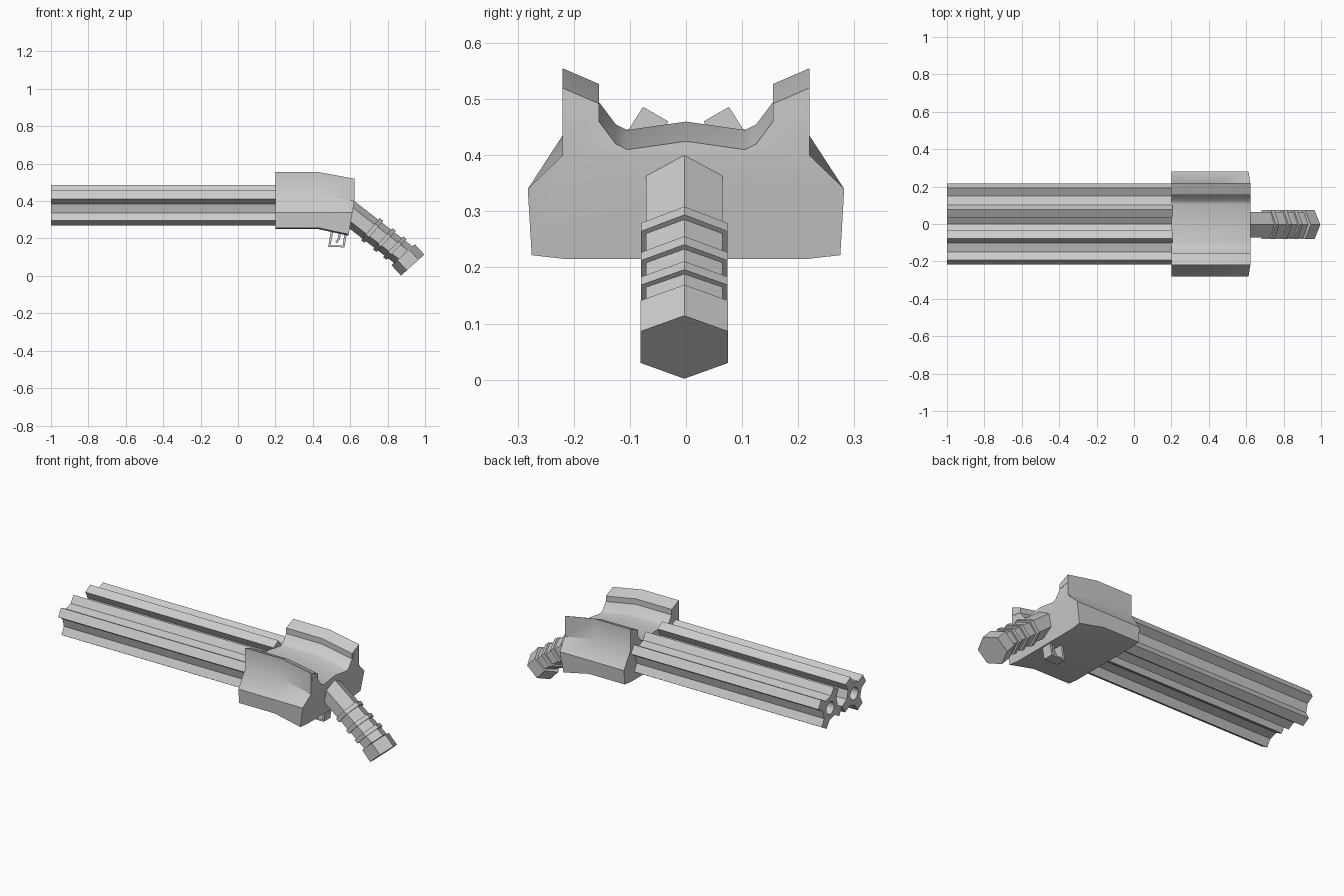
import bpy, bmesh, math
from mathutils import Vector

cube = bpy.data.objects.get("Cube")
if cube:
    bpy.data.objects.remove(cube, do_unlink=True)

metal = bpy.data.materials.new("grey_metal")
metal.use_nodes = True
GREY = (0.6, 0.6, 0.6, 1)
metal.diffuse_color = GREY
metal.node_tree.nodes["Principled BSDF"].inputs["Base Color"].default_value = GREY


def finish(name, bm, smooth=False):
    bmesh.ops.recalc_face_normals(bm, faces=bm.faces)
    mesh = bpy.data.meshes.new(name)
    bm.to_mesh(mesh)
    bm.free()
    mesh.materials.append(metal)
    ob = bpy.data.objects.new(name, mesh)
    bpy.context.collection.objects.link(ob)
    if smooth:
        bpy.ops.object.select_all(action="DESELECT")
        ob.select_set(True)
        bpy.context.view_layer.objects.active = ob
        bpy.ops.object.shade_smooth_by_angle(angle=math.radians(36))
    return ob


def bridge(bm, a, b):
    n = len(a)
    for i in range(n):
        bm.faces.new((a[i], a[(i + 1) % n], b[(i + 1) % n], b[i]))


def loft(name, sections, smooth=False, hinge=None):
    """Skin matching closed sections and cap both ends; hinge folds the last cap."""
    bm = bmesh.new()
    rings = [[bm.verts.new(p) for p in s] for s in sections]
    for a, b in zip(rings, rings[1:]):
        bridge(bm, a, b)
    bm.faces.new(rings[0])
    last = rings[-1]
    if hinge:
        bm.faces.new(last[:hinge + 1] + last[-hinge:])
        bm.faces.new(last[hinge:len(last) - hinge + 1])
    else:
        bm.faces.new(last)
    return finish(name, bm, smooth)


# Fluted barrels: four flat-tipped lobes around a bore
def barrel(name, side):
    lobe = [(0.063, -0.028), (0.11, -0.026), (0.11, 0.026), (0.063, 0.028)]
    outer, inner = [], []
    for k in range(4):
        a = math.radians(60 + 90 * k)
        for j, (along, across) in enumerate(lobe):
            outer.append((math.cos(a) * along - math.sin(a) * across,
                          math.sin(a) * along + math.cos(a) * across))
            b = a + math.radians(22.5 * (j - 1.5))
            inner.append((math.cos(b) * 0.036, math.sin(b) * 0.036))
    bm = bmesh.new()

    def ring(x, pts):
        return [bm.verts.new((x, side * (p[0] - 0.109), p[1] + 0.378)) for p in pts]

    o0, o1 = ring(-1, outer), ring(0.205, outer)
    i0, i1 = ring(-1, inner), ring(0.205, inner)
    bridge(bm, o0, o1)
    bridge(bm, i0, i1)
    bridge(bm, o0, i0)
    bridge(bm, o1, i1)
    finish(name, bm)


barrel("right_barrel", 1)
barrel("left_barrel", -1)

# Receiver: one half profile, mirrored, dropping toward the folded rear face
HALF = [(0, 0.46), (0.105, 0.445), (0.125, 0.455), (0.155, 0.495), (0.155, 0.527),
        (0.22, 0.555), (0.22, 0.435), (0.282, 0.34), (0.275, 0.257), (0.215, 0.25)]
profile = HALF + [(-y, z) for y, z in reversed(HALF[1:])]


def rear(y, z):
    z = z if z == 0.34 else z - 0.035
    return (0.622 - 0.17 * max(0, 0.4 - z), y, z)


loft("receiver", [[(x, y, z) for y, z in profile] for x in (0.2, 0.43)]
     + [[rear(y, z) for y, z in profile]], True, hinge=6)

# Slim panels on the rear of the two side walls
for side, name in ((1, "back_wall_panel"), (-1, "front_wall_panel")):
    pts = [(0.16, 0.478), (0.215, 0.493), (0.215, 0.471), (0.16, 0.462)]
    loft(name, [[(0.622 + d, side * y, z) for y, z in pts] for d in (-0.004, 0.002)])


# Hexagonal grip
def hexagon(x, z, angle, r, width):
    a = math.radians(angle)
    up = Vector((math.sin(a), 0, math.cos(a)))
    out = []
    for k in range(6):
        t = math.radians(60 * k)
        p = Vector((x, 0, z)) + up * (math.cos(t) * r)
        p.y = math.sin(t) * width / math.sin(math.radians(60)) - 0.003
        out.append(p)
    return out


START, END = Vector((0.62, 0.318)), Vector((0.883, 0.114))


def station(f, r, width):
    c = START.lerp(END, f)
    return hexagon(c.x, c.y, 37 + 9 * f, r, width)


loft("grip", [station(f, 0.066, 0.068) for f in (-0.25, 0, 0.5, 1)])
for i, f in enumerate((0.37, 0.62, 0.83)):
    loft(f"grip_ring_{i + 1}", [station(f + d, 0.077, 0.077) for d in (-0.035, 0.035)])
loft("grip_end_block", [hexagon(x, z, 48, 0.084, 0.078)
                        for x, z in ((0.883, 0.113), (0.934, 0.058))])


# Trigger guard and trigger: flat straps following a path in the side plane
def strap(name, path, thick, width):
    pts = [Vector(p) for p in path]
    sections = []
    for i, p in enumerate(pts):
        d = (pts[min(i + 1, len(pts) - 1)] - pts[max(i - 1, 0)]).normalized()
        n = Vector((-d.y, d.x)) * thick / 2
        a, b = p + n, p - n
        sections.append([(a.x, -width, a.y), (a.x, width, a.y),
                         (b.x, width, b.y), (b.x, -width, b.y)])
    loft(name, sections)


strap("trigger_guard", [(0.505, 0.25), (0.488, 0.158), (0.565, 0.158), (0.577, 0.24)], 0.014, 0.03)
strap("trigger", [(0.545, 0.25), (0.54, 0.2), (0.525, 0.178)], 0.012, 0.012)
